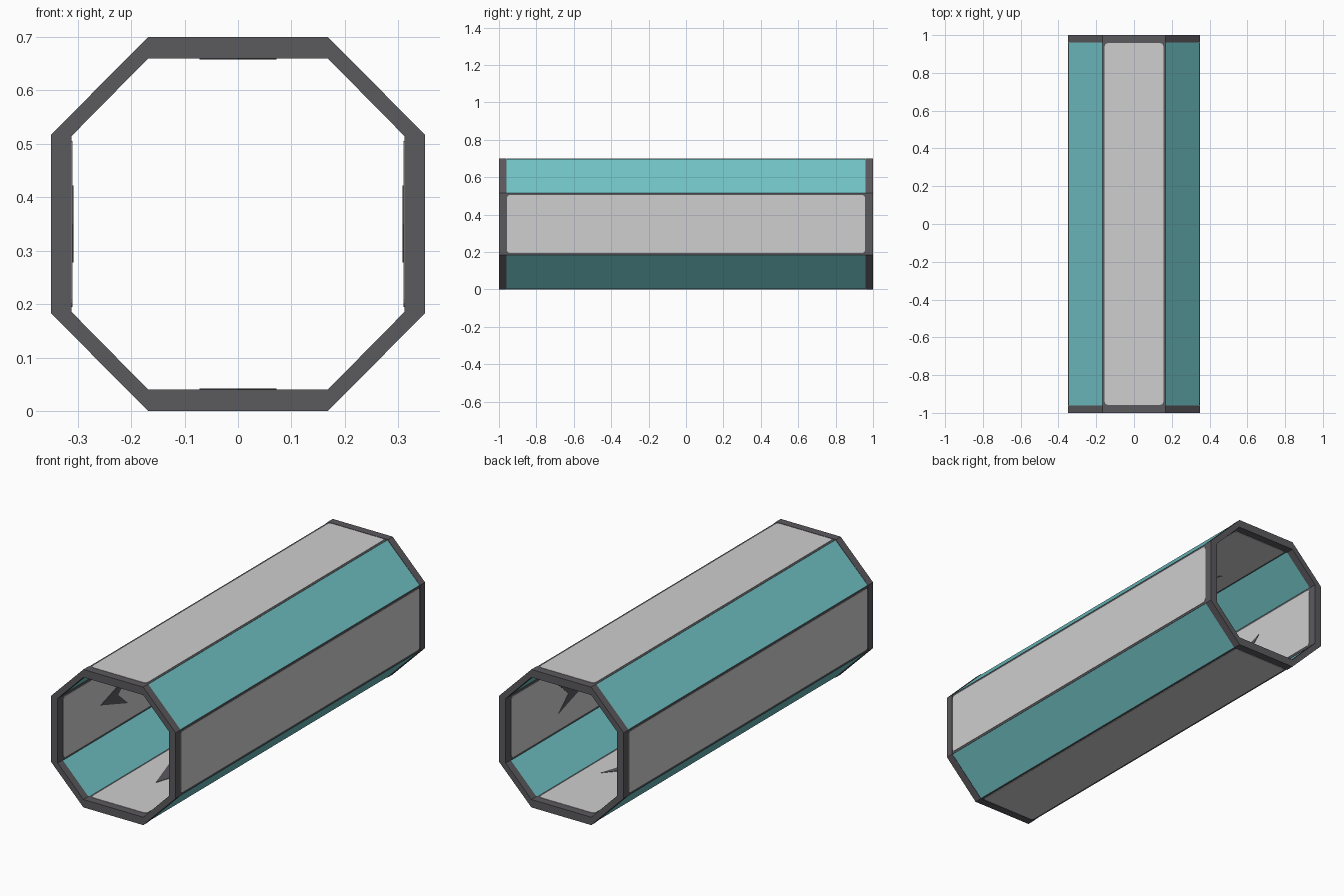
import bpy, bmesh, math
from mathutils import Matrix, Vector

if "Cube" in bpy.data.objects:
    bpy.data.objects.remove(bpy.data.objects["Cube"])


def material(name, rgb):
    m = bpy.data.materials.new(name)
    m.diffuse_color = (*rgb, 1)
    m.use_nodes = True
    m.node_tree.nodes["Principled BSDF"].inputs["Base Color"].default_value = m.diffuse_color
    return m


DARK = material("dark frame", (0.105, 0.1, 0.11))
GREY = material("light grey panel", (0.62, 0.62, 0.62))
TEAL = material("teal panel", (0.17, 0.56, 0.58))

H = 0.35                      # half height of the octagon and its centre z
OUT = [(0.168, H), (H, 0.167)]
INN = [(0.168, 0.31), (0.312, 0.164)]


def octagon(pts):
    (a, b), (c, d) = pts
    return [(a, b), (c, d), (c, -d), (a, -b), (-a, -b), (-c, -d), (-c, d), (-a, b)]


def add_object(name, bm, mat):
    bmesh.ops.recalc_face_normals(bm, faces=bm.faces)
    me = bpy.data.meshes.new(name)
    bm.to_mesh(me)
    bm.free()
    me.materials.append(mat)
    ob = bpy.data.objects.new(name, me)
    bpy.context.collection.objects.link(ob)
    return ob


def prism(name, outline, vec, mat, matrix=Matrix()):
    """Extrude a closed 3D outline along vec, then transform it."""
    bm = bmesh.new()
    f = bm.faces.new([bm.verts.new(p) for p in outline])
    r = bmesh.ops.extrude_face_region(bm, geom=[f], use_keep_orig=True)
    new = [v for v in r["geom"] if isinstance(v, bmesh.types.BMVert)]
    bmesh.ops.translate(bm, vec=vec, verts=new)
    bm.transform(matrix)
    return add_object(name, bm, mat)


# Octagonal end frames
def ring(name, y0, y1):
    bm = bmesh.new()
    loops = [[bm.verts.new((x, y, z + H)) for x, z in octagon(p)]
             for p, y in ((OUT, y0), (OUT, y1), (INN, y1), (INN, y0))]
    for k in range(4):
        a, b = loops[k], loops[(k + 1) % 4]
        for i in range(8):
            j = (i + 1) % 8
            bm.faces.new((a[i], a[j], b[j], b[i]))
    add_object(name, bm, DARK)


ring("front_end_frame", -1, -0.96)
ring("back_end_frame", 0.96, 1)


def plate_outline(w, l, c, z):
    """Rectangle with rounded corners in the xy plane."""
    pts = []
    for k, (sx, sy) in enumerate(((1, 1), (-1, 1), (-1, -1), (1, -1))):
        for s in range(4):
            t = math.radians(90 * k + 30 * s)
            pts.append((sx * (w - c) + c * math.cos(t), sy * (l - c) + c * math.sin(t), z))
    return pts


# Four straight walls, each with grey plates outside and inside plus arrows
for i, side in enumerate(("top", "right", "bottom", "left")):
    M = Matrix.Translation((0, 0, H)) @ Matrix.Rotation(math.radians(90 * i), 4, "Y")
    wall = [(-0.166, -0.96, 0.312), (0.166, -0.96, 0.312),
            (0.166, -0.96, 0.348), (-0.166, -0.96, 0.348)]
    prism(side + "_wall", wall, Vector((0, 1.92, 0)), DARK, M)
    prism(side + "_outer_plate", plate_outline(0.155, 0.957, 0.015, 0.347),
          Vector((0, 0, 0.003)), GREY, M)
    prism(side + "_inner_plate", plate_outline(0.155, 0.957, 0.015, 0.313),
          Vector((0, 0, -0.003)), GREY, M)
    for n, tip in (("front", -0.66), ("back", 0.36)):
        arrow = [(0, tip, 0.311), (0.072, tip + 0.22, 0.311),
                 (0, tip + 0.14, 0.311), (-0.072, tip + 0.22, 0.311)]
        prism(f"{side}_{n}_arrow", arrow, Vector((0, 0, -0.003)), DARK, M)

# Four diagonal teal walls
for i, corner in enumerate(("upper_right", "lower_right", "lower_left", "upper_left")):
    M = Matrix.Translation((0, 0, H)) @ Matrix.Rotation(math.radians(90 * i), 4, "Y")
    slab = [(0.167, -0.96, 0.348), (0.348, -0.96, 0.167),
            (0.314, -0.96, 0.166), (0.167, -0.96, 0.313)]
    prism(corner + "_panel", slab, Vector((0, 1.92, 0)), TEAL, M)
